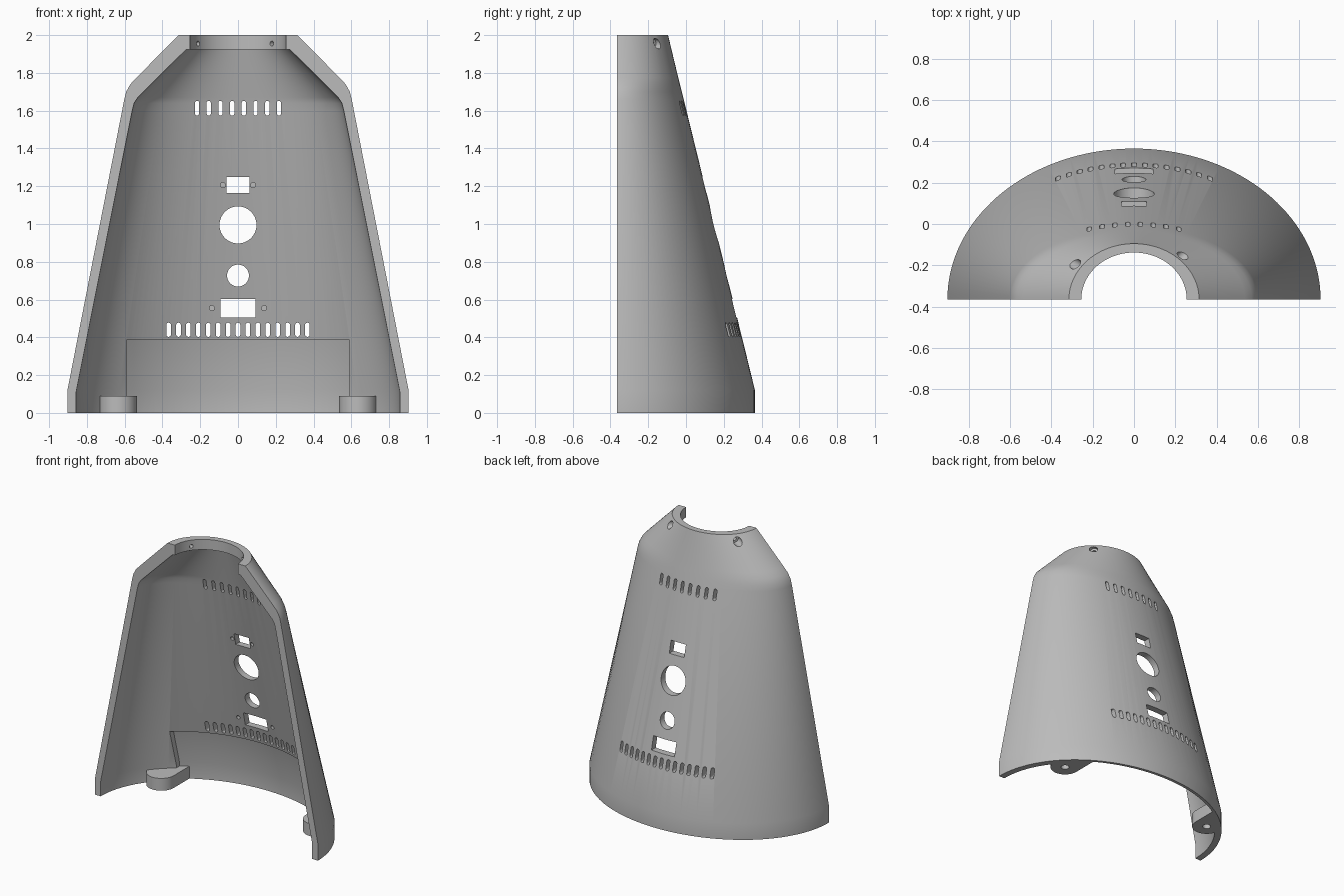
import bpy, bmesh, math
from mathutils import Vector

if "Cube" in bpy.data.objects:
    bpy.data.objects.remove(bpy.data.objects["Cube"])

FRONT = -0.365   # flat open side of the half shell
SEG = 72

grey = bpy.data.materials.new("mid_grey")
grey.diffuse_color = (0.5, 0.5, 0.5, 1)
grey.use_nodes = True
grey.node_tree.nodes["Principled BSDF"].inputs["Base Color"].default_value = grey.diffuse_color

# (height, half width, depth) of the half-ellipse sections
OUTER = [(0, .903, .73), (.12, .903, .73), (1.66, .602, .353), (1.70, .592, .343),
         (1.74, .57, .333), (1.775, .537, .324), (2, .315, .27)]
INNER = [(2, .255, .227), (1.925, .255, .227), (1.924, .275, .243), (1.67, .53, .305),
         (1.64, .55, .312), (1.60, .56, .32), (.11, .857, .683), (0, .857, .683)]


def outer_y(x, z):
    """Back surface of the shell at a given x and z."""
    z = min(max(z, 0), 2)
    for (z0, a0, b0), (z1, a1, b1) in zip(OUTER, OUTER[1:]):
        if z <= z1:
            f = (z - z0) / (z1 - z0)
            a, b = a0 + f * (a1 - a0), b0 + f * (b1 - b0)
            return FRONT + b * math.sqrt(max(0, 1 - (x / a) ** 2))


def loft(bm, loops):
    """Closed solid through matching point loops, capped at both ends."""
    rings = [[bm.verts.new(p) for p in loop] for loop in loops]
    n = len(rings[0])
    faces = [bm.faces.new((r[i], r[(i + 1) % n], s[(i + 1) % n], s[i]))
             for r, s in zip(rings, rings[1:]) for i in range(n)]
    faces += [bm.faces.new(rings[0]), bm.faces.new(rings[-1])]
    bmesh.ops.recalc_face_normals(bm, faces=faces)


def prism_y(bm, pts, y0, y1):
    loft(bm, [[(x, y, z) for x, z in pts] for y in (y0, y1)])


def oval(cx, cz, w, h, n=32):
    """Circle, or upright slot with round ends when h > w."""
    r, s = w / 2, (h - w) / 2
    pts = []
    for i in range(n):
        a = 2 * math.pi * (i + .5) / n
        pts.append((cx + r * math.cos(a), cz + r * math.sin(a) + math.copysign(s, math.sin(a))))
    return pts


def rect(hw, z0, z1):
    return [(-hw, z0), (hw, z0), (hw, z1), (-hw, z1)]


def rod(bm, p0, p1, r, n=24):
    p0, p1 = Vector(p0), Vector(p1)
    q = (p1 - p0).to_track_quat('Z', 'Y')
    ring = [q @ Vector((r * math.cos(2 * math.pi * i / n), r * math.sin(2 * math.pi * i / n), 0))
            for i in range(n)]
    loft(bm, [[p + v for v in ring] for p in (p0, p1)])


def make(name, bm):
    me = bpy.data.meshes.new(name)
    bm.to_mesh(me)
    bm.free()
    me.materials.append(grey)
    ob = bpy.data.objects.new(name, me)
    bpy.context.collection.objects.link(ob)
    return ob


def activate(ob):
    bpy.ops.object.select_all(action='DESELECT')
    ob.select_set(True)
    bpy.context.view_layer.objects.active = ob


def cut(ob, cutter):
    cutter.hide_render = True
    mod = ob.modifiers.new("cut", 'BOOLEAN')
    mod.operation, mod.solver, mod.object = 'DIFFERENCE', 'EXACT', cutter
    activate(ob)
    bpy.ops.object.modifier_apply(modifier=mod.name)
    bpy.data.objects.remove(cutter, do_unlink=True)


# Half-cone shell with an inner lip at the top
bm = bmesh.new()
loft(bm, [[(a * math.cos(t), FRONT + b * math.sin(t), z) for z, a, b in OUTER + INNER]
          for t in (math.pi * i / SEG for i in range(SEG + 1))])
shell = make("shell", bm)

# Openings through the back wall
bm = bmesh.new()
for i in range(8):                                   # upper vents
    prism_y(bm, oval((i - 3.5) * .062, 1.613, .023, .078, 16), -.3, .6)
for i in range(15):                                  # lower vents
    prism_y(bm, oval((i - 7) * .0525, .44, .025, .075, 16), -.3, .6)
prism_y(bm, rect(.06, 1.163, 1.25), -.3, .6)         # upper socket
prism_y(bm, rect(.093, .505, .602), -.3, .6)         # lower socket
prism_y(bm, oval(0, .995, .196, .196, 48), -.3, .6)  # large round hole
prism_y(bm, oval(0, .727, .116, .116, 40), -.3, .6)  # small round hole
for x, z in ((.08, 1.206), (.138, .555)):            # blind screw holes
    for s in (-1, 1):
        y = outer_y(x, z)
        prism_y(bm, oval(s * x, z, .027, .027, 16), y - .12, y - .018)

# Recess inside the lower back wall
loops = []
for i in range(33):
    x = -.59 + 1.18 * i / 32
    loops.append([(x, -.2, -.05), (x, -.2, .385)] +
                 [(x, outer_y(x, z) - .022, z) for z in (.385, .12, -.05)])
loft(bm, loops)

# Screw holes through the top lip
bores = bmesh.new()
for deg in (42, 149):
    c, s = math.cos(math.radians(deg)), math.sin(math.radians(deg))
    rod(bm, (.15 * c, FRONT + .15 * s, 1.955), (.5 * c, FRONT + .5 * s, 1.955), .013)
    rod(bores, (.277 * c, FRONT + .277 * s, 1.955), (.5 * c, FRONT + .5 * s, 1.955), .028)
cut(shell, make("openings_cutter", bm))
cut(shell, make("counterbore_cutter", bores))

# Screw bosses at the foot, rounded in front and merging into the wall
parts = [shell]
for side, label in ((-1, "left"), (1, "right")):
    cx, cy, r = .635, .02, .1
    prof = [(cx + r * math.cos(a), cy + r * math.sin(a))
            for a in (math.pi + math.pi * i / 20 for i in range(21))]
    prof += [(x, outer_y(x, 0) - .012) for x in (cx + r - .2 * i / 8 for i in range(9))]
    bm = bmesh.new()
    loft(bm, [[(side * x, y, z) for x, y in prof] for z in (0, .09)])
    boss = make(label + "_boss", bm)
    hole = bmesh.new()
    rod(hole, (side * cx, cy, -.02), (side * cx, cy, .065), .028)
    cut(boss, make("boss_hole_cutter", hole))
    parts.append(boss)

for ob in parts:
    activate(ob)
    bpy.ops.object.shade_smooth_by_angle(angle=math.radians(25))
